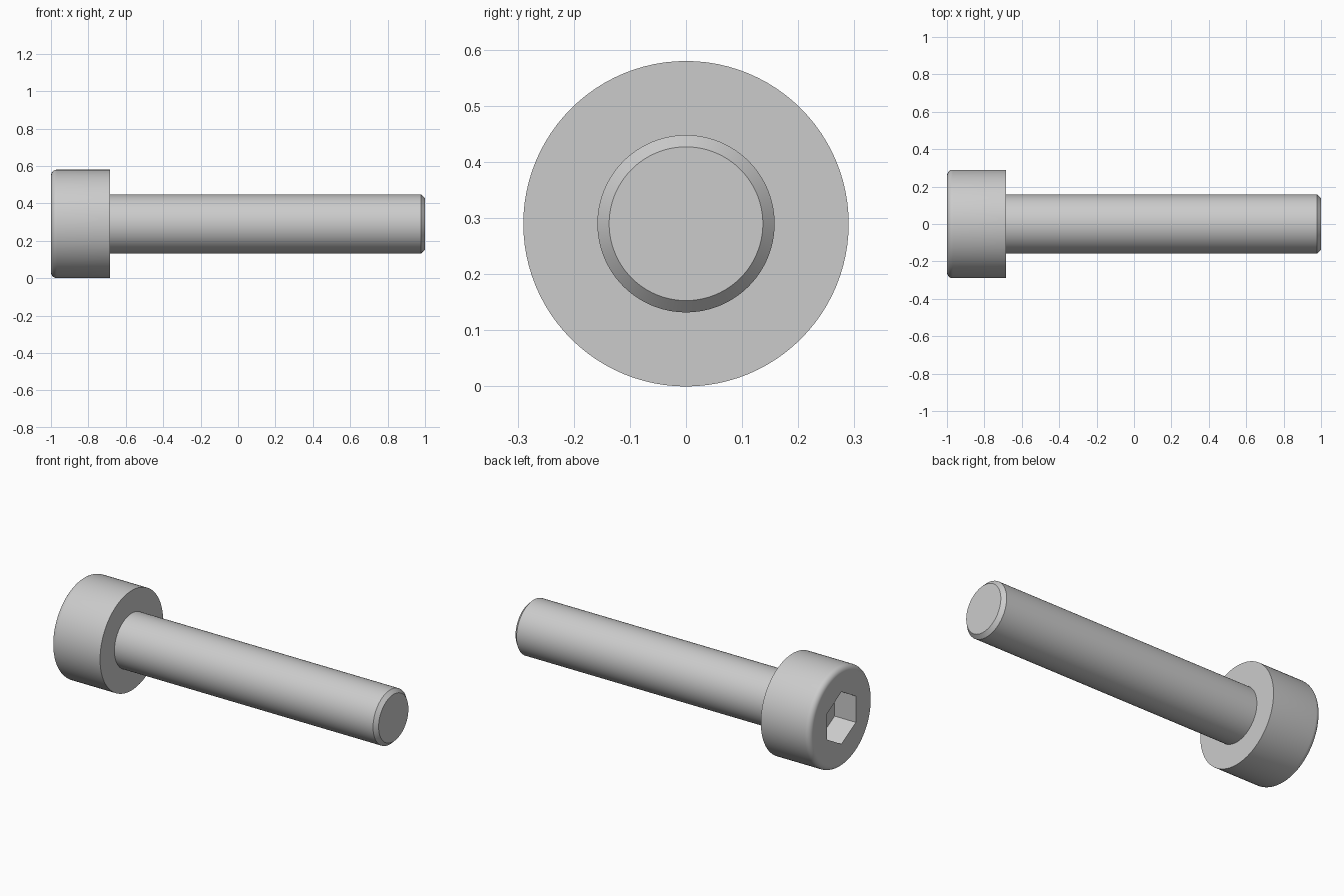
import bpy, bmesh
from math import pi, sin, cos

if "Cube" in bpy.data.objects:
    bpy.data.objects.remove(bpy.data.objects["Cube"])

SEG = 96                       # divisible by 6 so socket corners are exact
HEAD_R, SHAFT_R = 0.29, 0.158
HEAD_X = -0.684                # underside of head
CHAMFER, FILLET = 0.021, 0.0316
FLAT, DEPTH = 0.1317, 0.137    # socket half across flats, socket depth


def hex_radius(a):
    # distance to a hexagon outline with corners at a = 0, 60, ...
    return FLAT / cos((a % (pi / 3)) - pi / 6)


def ring(bm, x, radius):
    verts = []
    for i in range(SEG):
        a = 2 * pi * i / SEG
        r = radius(a) if callable(radius) else radius
        verts.append(bm.verts.new((x, r * sin(a), HEAD_R + r * cos(a))))
    return verts


# profile along the axis: socket floor, socket mouth, rounded head rim
profile = [(-1 + DEPTH, hex_radius), (-1, hex_radius)]
for k in range(9):
    t = pi / 2 * k / 8
    profile.append((-1 + FILLET * (1 - cos(t)), HEAD_R - FILLET * (1 - sin(t))))
# head underside, shaft, chamfered tip
profile += [(HEAD_X, HEAD_R), (HEAD_X, SHAFT_R),
            (1 - CHAMFER, SHAFT_R), (1, SHAFT_R - CHAMFER)]

# skin the rings into one closed solid
bm = bmesh.new()
rings = [ring(bm, x, r) for x, r in profile]
for a, b in zip(rings, rings[1:]):
    for i in range(SEG):
        j = (i + 1) % SEG
        bm.faces.new((a[i], a[j], b[j], b[i]))
bm.faces.new(rings[0])
bm.faces.new(rings[-1])
bmesh.ops.recalc_face_normals(bm, faces=bm.faces)

mesh = bpy.data.meshes.new("socket_head_screw")
bm.to_mesh(mesh)
bm.free()
screw = bpy.data.objects.new("socket_head_screw", mesh)
bpy.context.collection.objects.link(screw)
bpy.context.view_layer.objects.active = screw
screw.select_set(True)
bpy.ops.object.shade_smooth_by_angle(angle=pi / 6)
